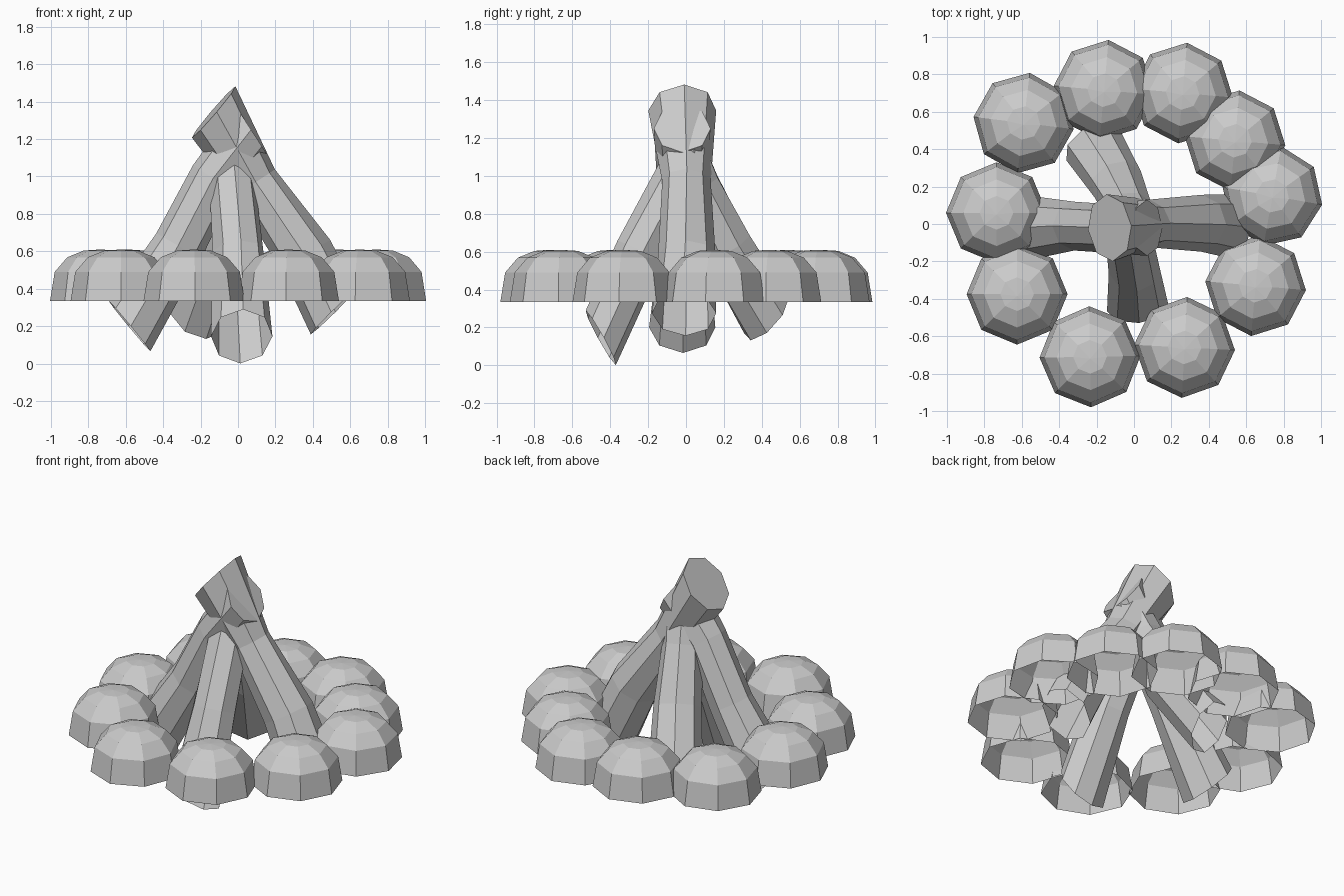
import bpy, math, random
from mathutils import Vector

if "Cube" in bpy.data.objects:
    bpy.data.objects.remove(bpy.data.objects["Cube"])

random.seed(4)


def rings_to_object(name, rings, cap_end=False, apex=None):
    """Skin a stack of equal-sided rings; the start stays open."""
    n = len(rings[0])
    verts = [v for ring in rings for v in ring]
    faces = []
    for k in range(len(rings) - 1):
        for i in range(n):
            j = (i + 1) % n
            faces.append((k * n + i, k * n + j, (k + 1) * n + j, (k + 1) * n + i))
    last = (len(rings) - 1) * n
    if apex is not None:
        verts.append(apex)
        faces += [(last + i, last + (i + 1) % n, len(verts) - 1) for i in range(n)]
    elif cap_end:
        faces.append(tuple(range(last, last + n)))
    mesh = bpy.data.meshes.new(name)
    mesh.from_pydata(verts, [], faces)
    ob = bpy.data.objects.new(name, mesh)
    bpy.context.collection.objects.link(ob)


def stone(i, x, y, turn):
    """Hollow-bottomed eight-sided dome."""
    profile = [(0.27, 0.335), (0.245, 0.49), (0.178, 0.568), (0.09, 0.604)]
    rings = []
    for r, z in profile:
        rings.append([Vector((x + r * math.cos(math.radians(turn + 45 * k)),
                              y + r * math.sin(math.radians(turn + 45 * k)), z))
                      for k in range(8)])
    rings_to_object(f"stone_{i}", rings, apex=Vector((x, y - 0.01, 0.61)))


def log(name, path, radii, flatten):
    """Eight-sided rough log: slanted sawn top, open foot."""
    pts = [Vector(p) for p in path]
    rings = []
    for k, p in enumerate(pts):
        t = pts[min(k + 1, len(pts) - 1)] - pts[max(k - 1, 0)]
        end = k in (0, len(pts) - 1)
        if end:
            t.z *= flatten
        t.normalize()
        side = t.cross(Vector((0, 0, 1))).normalized()
        up = side.cross(t)
        ring = []
        for i in range(8):
            a = i * math.pi / 4
            r = radii[k] * (1 if end else random.uniform(0.95, 1.06))
            ring.append(p + side * r * math.cos(a) + up * r * math.sin(a))
        rings.append(ring)
    rings_to_object(name, rings, cap_end=True)


# ring of stones: centre x, centre y, rotation
stones = [(-0.59, 0.54, -7), (-0.16, 0.715, -5), (0.26, 0.70, -5), (0.54, 0.445, -5),
          (0.74, 0.15, -10), (0.65, -0.33, -5), (0.27, -0.66, -3), (-0.235, -0.71, 1),
          (-0.625, -0.375, 0), (-0.735, 0.06, 0)]
for i, s in enumerate(stones):
    stone(i + 1, *s)

# four leaning logs
log("left_log", [(-0.58, -0.02, 0.20), (-0.32, -0.01, 0.63), (-0.13, -0.02, 0.99), (0.07, -0.02, 1.25)],
    [0.175, 0.135, 0.13, 0.15], 0.5)
log("right_log", [(0.51, -0.01, 0.275), (0.36, 0.0, 0.58), (0.09, 0.0, 0.97), (-0.13, -0.02, 1.345)],
    [0.17, 0.15, 0.125, 0.18], 0.5)
log("front_log", [(0.02, -0.45, 0.145), (0.0, -0.245, 0.6), (-0.035, -0.04, 0.99), (-0.04, 0.03, 1.14)],
    [0.165, 0.13, 0.125, 0.12], 0.25)
log("back_log", [(-0.22, 0.425, 0.265), (-0.09, 0.21, 0.63), (-0.02, 0.06, 0.95), (0.02, -0.02, 1.14)],
    [0.165, 0.145, 0.125, 0.13], 0.5)
